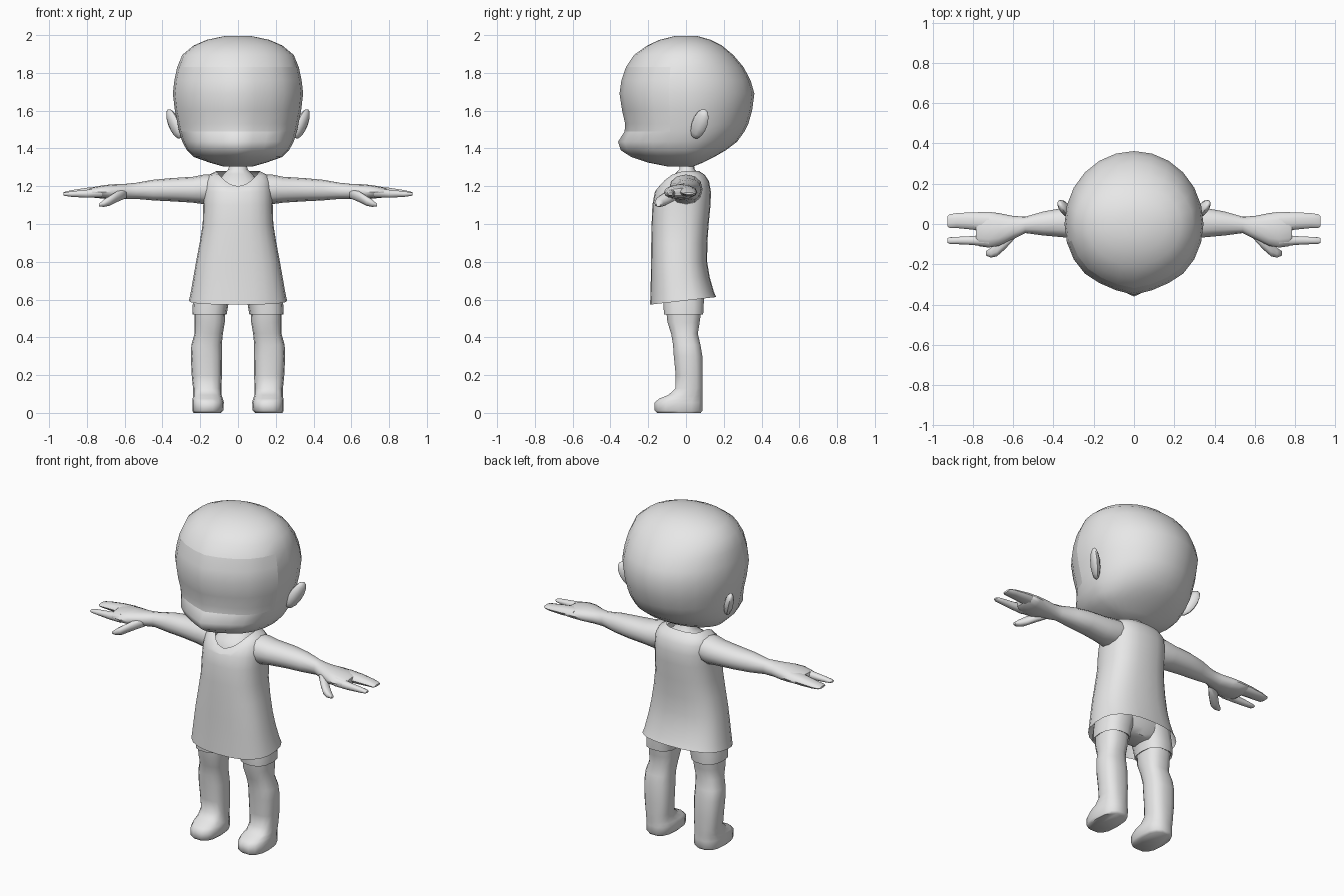
import bpy, bmesh, math
from mathutils import Vector, Matrix

grey = bpy.data.materials.new("plain_grey")
grey.diffuse_color = (0.8, 0.8, 0.8, 1)


def finish(bm, name, mirror=False, angle=50):
    bmesh.ops.recalc_face_normals(bm, faces=bm.faces)
    mesh = bpy.data.meshes.new(name)
    bm.to_mesh(mesh)
    bm.free()
    mesh.materials.append(grey)
    ob = bpy.data.objects.new(name, mesh)
    bpy.context.collection.objects.link(ob)
    bpy.ops.object.select_all(action='DESELECT')
    ob.select_set(True)
    bpy.context.view_layer.objects.active = ob
    bpy.ops.object.shade_smooth_by_angle(angle=math.radians(angle))
    if mirror:
        ob.modifiers.new("mirror", 'MIRROR').use_mirror_merge = False
    return ob


def loft(rows, axis='z', n=12, p=2.2, start=True, end=True):
    """Rows are (station, a0, a1, b0, b1): an oval box at each station."""
    bm = bmesh.new()
    rings = []
    for s, a0, a1, b0, b1 in rows:
        ring = []
        for i in range(n):
            t = 2 * math.pi * i / n
            c, d = math.cos(t), math.sin(t)
            a = (a0 + a1) / 2 + (a1 - a0) / 2 * math.copysign(abs(c) ** (2 / p), c)
            b = (b0 + b1) / 2 + (b1 - b0) / 2 * math.copysign(abs(d) ** (2 / p), d)
            ring.append(bm.verts.new((a, b, s) if axis == 'z' else (s, a, b)))
        rings.append(ring)
    for r, q in zip(rings, rings[1:]):
        for i in range(n):
            j = (i + 1) % n
            bm.faces.new((r[i], r[j], q[j], q[i]))
    if start:
        bm.faces.new(rings[0])
    if end:
        bm.faces.new(rings[-1])
    return bm, rings


# Head: (height, half width, front, back, pointedness of the face)
head = [(1.305, .08, -.10, .04, 0), (1.325, .15, -.20, .09, .2), (1.355, .235, -.29, .15, .6),
        (1.39, .27, -.345, .21, .8), (1.435, .295, -.36, .27, .8), (1.49, .312, -.325, .31, .6),
        (1.53, .32, -.322, .33, .5), (1.60, .334, -.338, .35, .4), (1.69, .345, -.352, .362, .4),
        (1.76, .337, -.342, .342, .4), (1.83, .322, -.318, .305, .3), (1.895, .295, -.275, .25, .1),
        (1.945, .235, -.205, .19, 0), (1.975, .165, -.14, .13, 0), (1.995, .07, -.06, .06, 0)]
bm, rings = loft([(z, -w, w, -1, 1) for z, w, f, b, k in head], n=24, p=2)
for ring, (z, w, f, b, k) in zip(rings, head):
    for v in ring:
        u, y = abs(v.co.x) / w, v.co.y
        if y > 0:
            v.co.y = y * b
        else:
            # straight planes from the cheeks to the middle of the face
            flat = 1 - u * .32 / .73 if u < .73 else -y
            v.co.y = f * (-y * (1 - k) + flat * k)
# slightly sunken face panel
face = [f for f in bm.faces if f.calc_center_median().y < -.12
        and 1.47 < f.calc_center_median().z < 1.83]
bmesh.ops.inset_region(bm, faces=face, thickness=.006, depth=-.006)
finish(bm, "head")

# Ears, tilted flaps pointing outward and back
bm = bmesh.new()
bmesh.ops.create_uvsphere(bm, u_segments=10, v_segments=7, radius=1)
shape = (Matrix.Translation((.338, .072, 1.53)) @ Matrix.Rotation(.42, 4, 'Y')
         @ Matrix.Rotation(-.35, 4, 'X') @ Matrix.Rotation(-.55, 4, 'Z')
         @ Matrix.Diagonal((.026, .045, .088, 1)))
bm.transform(shape)
finish(bm, "ear", True)

# Neck and upper chest under the shirt
bm, _ = loft([(1.10, -.15, .15, -.14, .10), (1.18, -.14, .14, -.137, .10),
              (1.23, -.11, .11, -.105, .09), (1.265, -.075, .075, -.06, .07),
              (1.29, -.05, .05, -.035, .045), (1.34, -.045, .045, -.035, .04)], n=16)
finish(bm, "neck_and_chest")

# Sleeveless flared shirt, open at the neck and hem
bm, rings = loft([(.595, -.26, .26, -.19, .16), (.64, -.25, .25, -.188, .148),
                  (.72, -.236, .236, -.186, .125), (.80, -.222, .222, -.185, .112),
                  (.90, -.203, .203, -.184, .113), (1.00, -.187, .187, -.182, .12),
                  (1.10, -.184, .184, -.178, .13), (1.17, -.182, .182, -.165, .132),
                  (1.225, -.178, .178, -.135, .122), (1.26, -.155, .155, -.10, .10),
                  (1.28, -.115, .115, -.075, .07)], n=24, p=2.5, start=False, end=False)
for v in rings[0]:
    v.co.z += .115 * v.co.y          # hem rises toward the back
for ring, drop, low in ((rings[-1], .08, -.142), (rings[-2], .075, -.152), (rings[-3], .055, -.163)):
    for v in ring:                   # scooped neckline
        if v.co.y < 0:
            k = max(0, 1 - (v.co.x / .115) ** 2)
            v.co.z -= drop * k
            v.co.y += (low - v.co.y) * k
finish(bm, "shirt")

# Arms with palms
bm, _ = loft([(.12, -.085, .085, 1.12, 1.26), (.18, -.088, .088, 1.105, 1.262),
              (.24, -.078, .085, 1.113, 1.25), (.35, -.066, .08, 1.12, 1.243),
              (.45, -.057, .062, 1.125, 1.234), (.54, -.045, .036, 1.133, 1.218),
              (.60, -.075, .04, 1.132, 1.212), (.67, -.108, .054, 1.13, 1.21),
              (.72, -.117, .06, 1.135, 1.204), (.77, -.11, .06, 1.14, 1.195),
              (.785, -.09, .04, 1.15, 1.188)], axis='x')
finish(bm, "arm", True)

# Joined fingers, index finger and thumb
digits = {
    "fingers": [(.72, -.045, .058, 1.145, 1.2), (.80, -.028, .058, 1.143, 1.193),
                (.88, -.02, .054, 1.147, 1.18), (.915, -.02, .048, 1.152, 1.172),
                (.925, -.012, .04, 1.157, 1.168)],
    "index_finger": [(.72, -.115, -.05, 1.14, 1.195), (.80, -.104, -.06, 1.138, 1.182),
                     (.88, -.1, -.064, 1.143, 1.174), (.915, -.099, -.066, 1.148, 1.168),
                     (.925, -.094, -.07, 1.153, 1.164)],
    "thumb": [(.59, -.07, -.02, 1.137, 1.185), (.64, -.125, -.05, 1.115, 1.175),
              (.68, -.16, -.09, 1.095, 1.15), (.71, -.167, -.118, 1.09, 1.13),
              (.735, -.157, -.135, 1.092, 1.108)]}
for name, rows in digits.items():
    bm, _ = loft(rows, axis='x', n=10)
    finish(bm, name, True)

# Hips inside the shirt
bm, _ = loft([(.575, -.10, .10, -.07, .06), (.61, -.20, .20, -.11, .085),
              (.68, -.215, .215, -.13, .10), (.80, -.19, .19, -.13, .09)], n=16, p=2.5)
finish(bm, "hips")

# Short trouser legs
bm, _ = loft([(.53, .075, .232, -.105, .085), (.522, .06, .242, -.118, .093),
              (.57, .052, .24, -.122, .096), (.67, .02, .225, -.125, .098)], n=14, p=2.5)
finish(bm, "shorts_leg", True, 40)

# Legs with feet
bm, _ = loft([(0, .09, .235, -.155, .08), (.012, .078, .242, -.168, .09),
              (.055, .075, .242, -.168, .09), (.075, .08, .24, -.145, .09),
              (.095, .087, .238, -.095, .09), (.13, .088, .238, -.057, .09),
              (.20, .085, .245, -.056, .09), (.30, .085, .25, -.066, .088),
              (.36, .086, .247, -.07, .078), (.42, .08, .23, -.08, .064),
              (.48, .07, .23, -.1, .074), (.56, .068, .232, -.108, .085)], n=14, p=2.6)
finish(bm, "leg_and_foot", True, 55)
